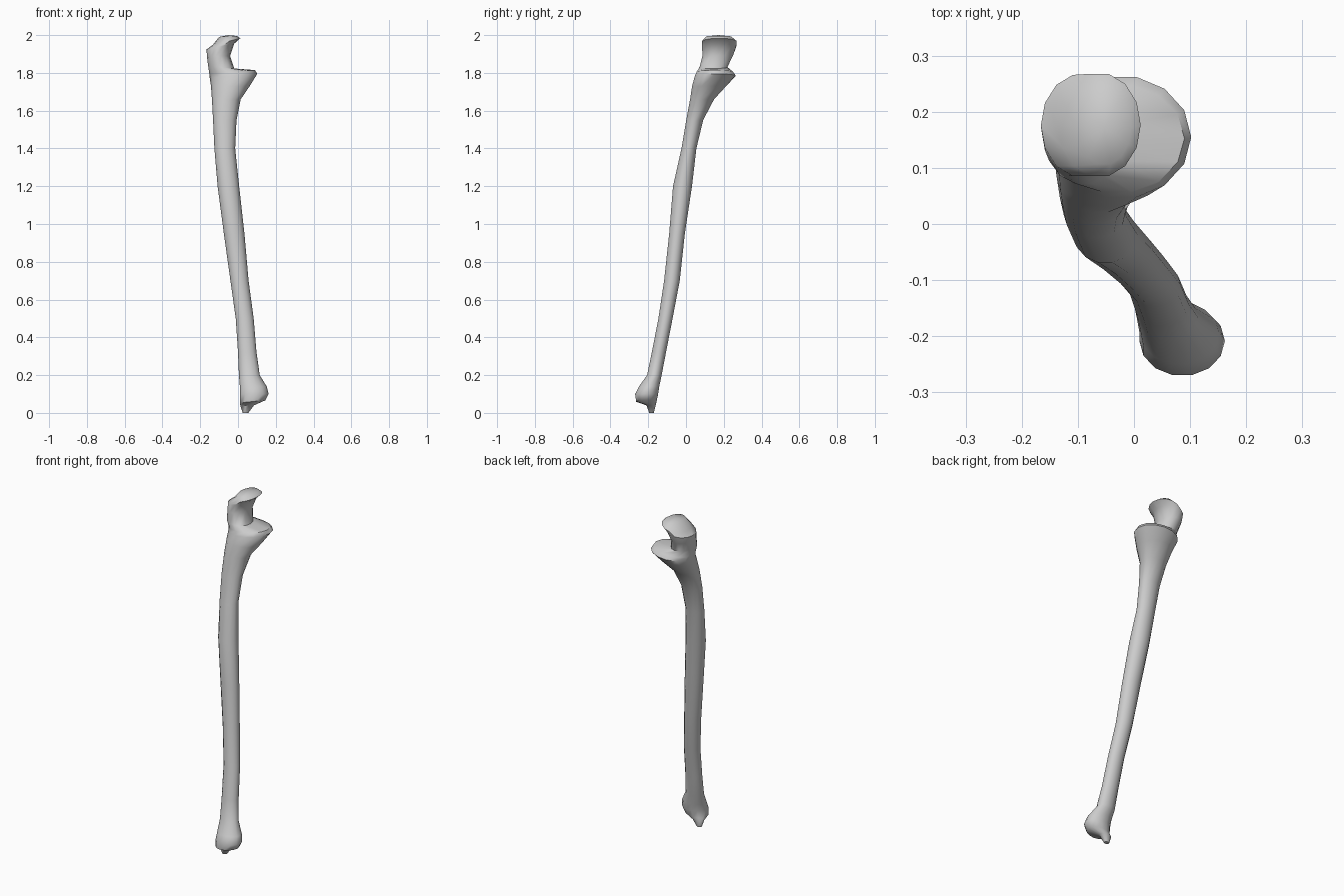
import bpy, bmesh, math

SIDES = 14

# Horizontal sections from wrist end to elbow end:
# (z, x_min, x_max, y_min, y_max, tilt along x)
wrist = [
    (0.00, 0.025, 0.055, -0.195, -0.17, 0),
    (0.04, 0.012, 0.085, -0.21, -0.16, 0),
    (0.06, 0.01, 0.145, -0.265, -0.155, 0.1),
    (0.10, 0.01, 0.162, -0.271, -0.146, 0),
    (0.14, 0.01, 0.152, -0.25, -0.14, 0),
    (0.20, 0.005, 0.115, -0.207, -0.128, 0),
]
shaft = [
    (0.32, 0.0, 0.098, -0.182, -0.105, 0),
    (0.50, -0.012, 0.083, -0.147, -0.07, 0),
    (0.70, -0.04, 0.056, -0.117, -0.032, 0),
    (0.95, -0.075, 0.034, -0.09, -0.005, 0),
    (1.20, -0.108, 0.006, -0.07, 0.033, 0),
    (1.40, -0.125, -0.015, -0.025, 0.056, 0),
    (1.55, -0.132, -0.008, 0.0, 0.092, 0),
]
elbow = [
    (1.66, -0.138, 0.014, 0.02, 0.15, 0),
    (1.73, -0.143, 0.062, 0.03, 0.215, 0),
    (1.785, -0.15, 0.102, 0.045, 0.265, 0.08),
    (1.805, -0.152, 0.09, 0.055, 0.25, 0.08),
    (1.83, -0.158, -0.02, 0.07, 0.22, -0.1),
    (1.89, -0.165, -0.042, 0.085, 0.25, 0),
    (1.94, -0.166, -0.02, 0.083, 0.268, 0.2),
    (1.965, -0.135, 0.012, 0.083, 0.27, 0.25),
    (1.993, -0.10, -0.005, 0.105, 0.24, 0.05),
]


def loft(name, sections):
    """Skin a closed surface over elliptical sections."""
    bm = bmesh.new()
    rings = []
    for z, x0, x1, y0, y1, tilt in sections:
        cx, cy = (x0 + x1) / 2, (y0 + y1) / 2
        ring = []
        for i in range(SIDES):
            a = 2 * math.pi * i / SIDES
            dx = (x1 - x0) / 2 * math.cos(a)
            dy = (y1 - y0) / 2 * math.sin(a)
            ring.append(bm.verts.new((cx + dx, cy + dy, z + tilt * dx)))
        rings.append(ring)
    for low, high in zip(rings, rings[1:]):
        for i in range(SIDES):
            j = (i + 1) % SIDES
            bm.faces.new((low[i], low[j], high[j], high[i]))
    bm.faces.new(rings[0][::-1])
    # Slightly domed crown on the elbow end
    z, x0, x1, y0, y1, _ = sections[-1]
    crown = bm.verts.new(((x0 + x1) / 2, (y0 + y1) / 2, 2.0))
    for i in range(SIDES):
        bm.faces.new((rings[-1][i], rings[-1][(i + 1) % SIDES], crown))
    bmesh.ops.recalc_face_normals(bm, faces=bm.faces)
    mesh = bpy.data.meshes.new(name)
    bm.to_mesh(mesh)
    bm.free()
    obj = bpy.data.objects.new(name, mesh)
    bpy.context.collection.objects.link(obj)
    return obj


# Single continuous bone: wrist head, shaft, hooked elbow end
bone = loft("forearm_bone", wrist + shaft + elbow)
bpy.context.view_layer.objects.active = bone
bone.select_set(True)
bpy.ops.object.shade_smooth_by_angle(angle=math.radians(50))
